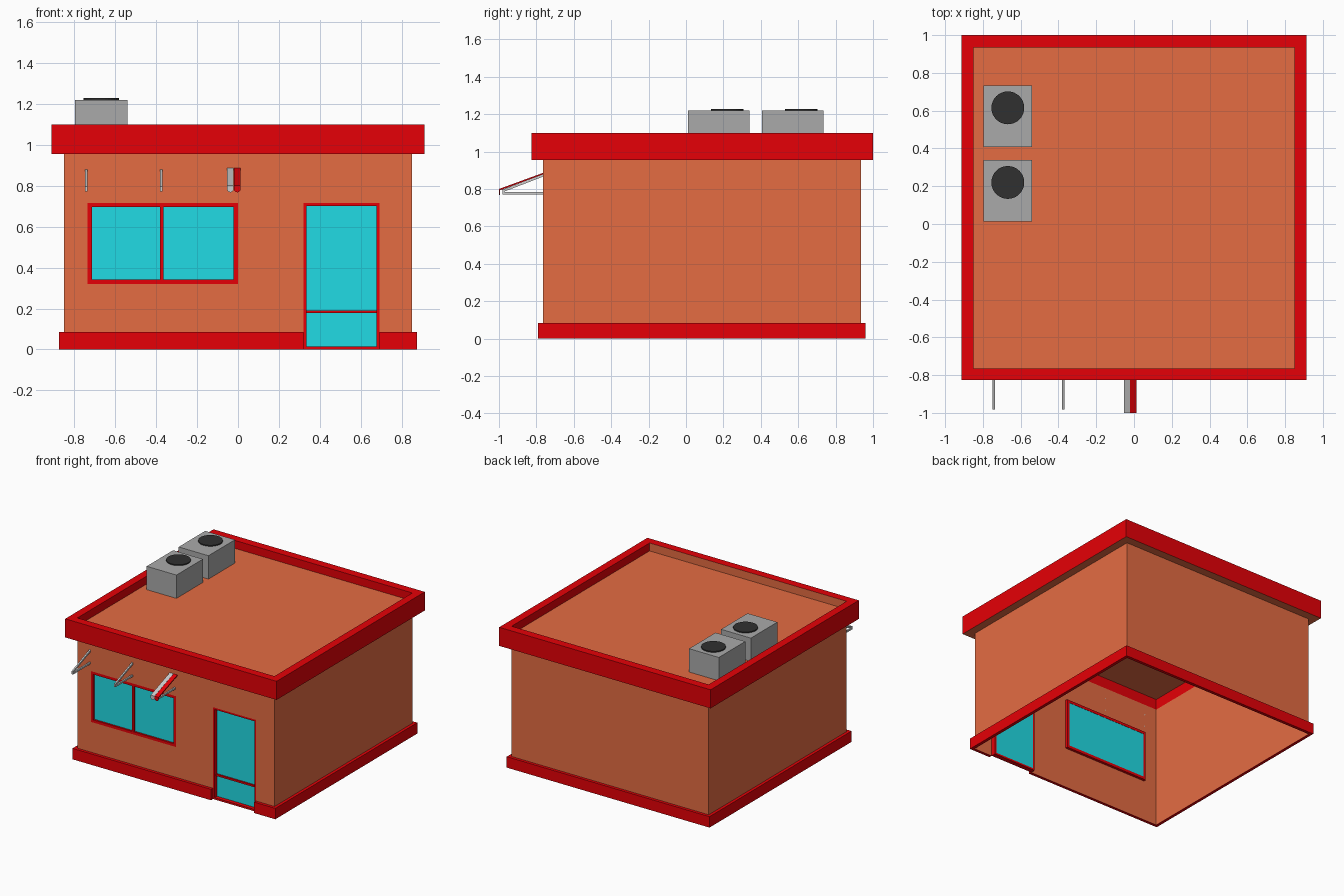
import bpy, bmesh, math
from mathutils import Vector

if "Cube" in bpy.data.objects:
    bpy.data.objects.remove(bpy.data.objects["Cube"])


def material(name, rgb):
    m = bpy.data.materials.new(name)
    m.diffuse_color = (*rgb, 1)
    m.use_nodes = True
    m.node_tree.nodes["Principled BSDF"].inputs["Base Color"].default_value = m.diffuse_color
    return m


RED = material("red_trim", (0.79, 0.0, 0.002))
CLAY = material("clay_wall", (0.78, 0.15, 0.055))
GLASS = material("glass", (0.015, 0.71, 0.78))
GREY = material("grey_metal", (0.4, 0.4, 0.4))
PALE = material("pale_grey", (0.55, 0.55, 0.55))
DARK = material("dark_fan", (0.03, 0.03, 0.03))


def finish(name, bm, *mats):
    bmesh.ops.remove_doubles(bm, verts=bm.verts, dist=0.0001)
    bmesh.ops.recalc_face_normals(bm, faces=bm.faces)
    me = bpy.data.meshes.new(name)
    bm.to_mesh(me)
    bm.free()
    for m in mats:
        me.materials.append(m)
    ob = bpy.data.objects.new(name, me)
    bpy.context.collection.objects.link(ob)
    return ob


def quad(bm, *pts):
    return bm.faces.new([bm.verts.new(p) for p in pts])


def prism(name, pts, offset, mat):
    """Extrude a flat polygon along an offset."""
    bm = bmesh.new()
    face = bm.faces.new([bm.verts.new(p) for p in pts])
    out = bmesh.ops.extrude_face_region(bm, geom=[face], use_keep_orig=True)
    verts = [g for g in out["geom"] if isinstance(g, bmesh.types.BMVert)]
    bmesh.ops.translate(bm, verts=verts, vec=Vector(offset))
    return finish(name, bm, mat)


def box(name, x, y, z, mat):
    pts = [(x[0], y[0], z[0]), (x[1], y[0], z[0]), (x[1], y[1], z[0]), (x[0], y[1], z[0])]
    return prism(name, pts, (0, 0, z[1] - z[0]), mat)


def ring(name, sections, clay_faces=()):
    """Rectangular frame swept through a closed list of (half width, y0, y1, z)."""
    bm = bmesh.new()
    loops = [[(-h, a, z), (h, a, z), (h, b, z), (-h, b, z)] for h, a, b, z in sections]
    for i, lo in enumerate(loops):
        hi = loops[(i + 1) % len(loops)]
        for j in range(4):
            k = (j + 1) % 4
            f = quad(bm, lo[j], lo[k], hi[k], hi[j])
            f.material_index = int((i, j) in clay_faces)
    return finish(name, bm, RED, CLAY)


W, F, B = 0.85, -0.765, 0.935   # wall half width, front and back
BAND, ROOF, TOP = 0.955, 1.038, 1.1

# walls: open shell, front face has window and door openings
bm = bmesh.new()
xs = [-W, -0.735, 0, 0.32, 0.692, W]
zs = [0, 0.32, 0.716, BAND]
for i in range(5):
    for j in range(3):
        if (i, j) not in {(1, 1), (3, 0), (3, 1)}:
            quad(bm, (xs[i], F, zs[j]), (xs[i + 1], F, zs[j]),
                 (xs[i + 1], F, zs[j + 1]), (xs[i], F, zs[j + 1]))
for (x0, y0), (x1, y1) in [((W, F), (W, B)), ((W, B), (-W, B)), ((-W, B), (-W, F))]:
    for j in range(3):
        quad(bm, (x0, y0, zs[j]), (x1, y1, zs[j]), (x1, y1, zs[j + 1]), (x0, y0, zs[j + 1]))
finish("walls", bm, CLAY)

# flat roof
bm = bmesh.new()
quad(bm, (-W, F, ROOF), (W, F, ROOF), (W, B, ROOF), (-W, B, ROOF))
finish("roof", bm, CLAY)

# parapet with clay underside and clay inner front face
ring("parapet", [(0.912, F - 0.062, 1.0, BAND), (0.912, F - 0.062, 1.0, TOP),
                 (W, F, B, TOP), (W, F, B, ROOF), (W, F, B, BAND)],
     {(2, 0), (4, 0), (4, 1), (4, 2), (4, 3)})

# base skirting, interrupted at the door
t, s = 0.025, 0.002
outline = [(0.32, F - t), (-W - t, F - t), (-W - t, B + t), (W + t, B + t), (W + t, F - t), (0.692, F - t),
           (0.692, F - s), (W + s, F - s), (W + s, B + s), (-W - s, B + s), (-W - s, F - s), (0.32, F - s)]
prism("base_skirting", [(x, y, 0) for x, y in outline], (0, 0, 0.085), RED)


def glazed(name, x, z, bars_x, bars_z, w, depth):
    """Recessed glass pane with a surrounding frame and dividing bars."""
    y = (F, F + depth + 0.006)
    yb = (F + depth - 0.012, F + depth)
    box(name + "_glass", (x[0] + w, x[1] - w), (F + depth, F + depth + 0.004), (z[0] + w, z[1] - w), GLASS)
    for side, a in (("left", x[0]), ("right", x[1] - w)):
        box(f"{name}_frame_{side}", (a, a + w), y, z, RED)
    for side, a in (("bottom", z[0]), ("top", z[1] - w)):
        box(f"{name}_frame_{side}", (x[0] + w, x[1] - w), y, (a, a + w), RED)
    for c in bars_x:
        box(name + "_mullion", (c - 0.008, c + 0.008), yb, (z[0] + w, z[1] - w), RED)
    for c in bars_z:
        box(name + "_rail", (x[0] + w, x[1] - w), yb, (c - 0.007, c + 0.007), RED)


glazed("window", (-0.735, 0), (0.32, 0.716), [-0.372], [], 0.021, 0.014)
glazed("door", (0.32, 0.692), (0, 0.716), [], [0.184], 0.014, 0.03)

# awning brackets
for i, x in enumerate((-0.742, -0.375, -0.008)):
    x0, w = x - 0.006, (0.012, 0, 0)
    arm = [(F, 0.771), (-0.982, 0.771), (-0.982, 0.784), (F, 0.784)]
    strut = [(F, 0.866), (F, 0.88), (-0.982, 0.796), (-0.982, 0.771), (-0.97, 0.771), (-0.97, 0.787)]
    prism(f"awning_arm_{i}", [(x0, y, z) for y, z in arm], w, PALE)
    prism(f"awning_strut_{i}", [(x0, y, z) for y, z in strut], w, PALE)

# awning strips with rounded hanging flaps
for name, x0, mat in (("awning_strip_grey", -0.054, PALE), ("awning_strip_red", -0.02, RED)):
    x1 = x0 + 0.033
    slope = [(F, 0.878), (F, 0.886), (-0.998, 0.801), (-0.992, 0.794)]
    prism(name, [(x0, y, z) for y, z in slope], (x1 - x0, 0, 0), mat)
    r = (x1 - x0) / 2
    arc = [(x0 + r - r * math.cos(a), 0.784 - r * math.sin(a))
           for a in (math.pi * k / 6 for k in range(7))]
    flap = [(x1, 0.801), (x0, 0.801)] + arc
    prism(name + "_flap", [(x, -1.0, z) for x, z in flap], (0, 0.006, 0), mat)

# rooftop cooling units
for i, y in enumerate((0.012, 0.407)):
    box(f"cooling_unit_{i}", (-0.797, -0.54), (y, y + 0.327), (ROOF, 1.22), GREY)
    disc = [(-0.668 + 0.087 * math.cos(a), y + 0.208 + 0.087 * math.sin(a), 1.215)
            for a in (math.tau * k / 32 for k in range(32))]
    prism(f"cooling_fan_{i}", disc, (0, 0, 0.013), DARK)
